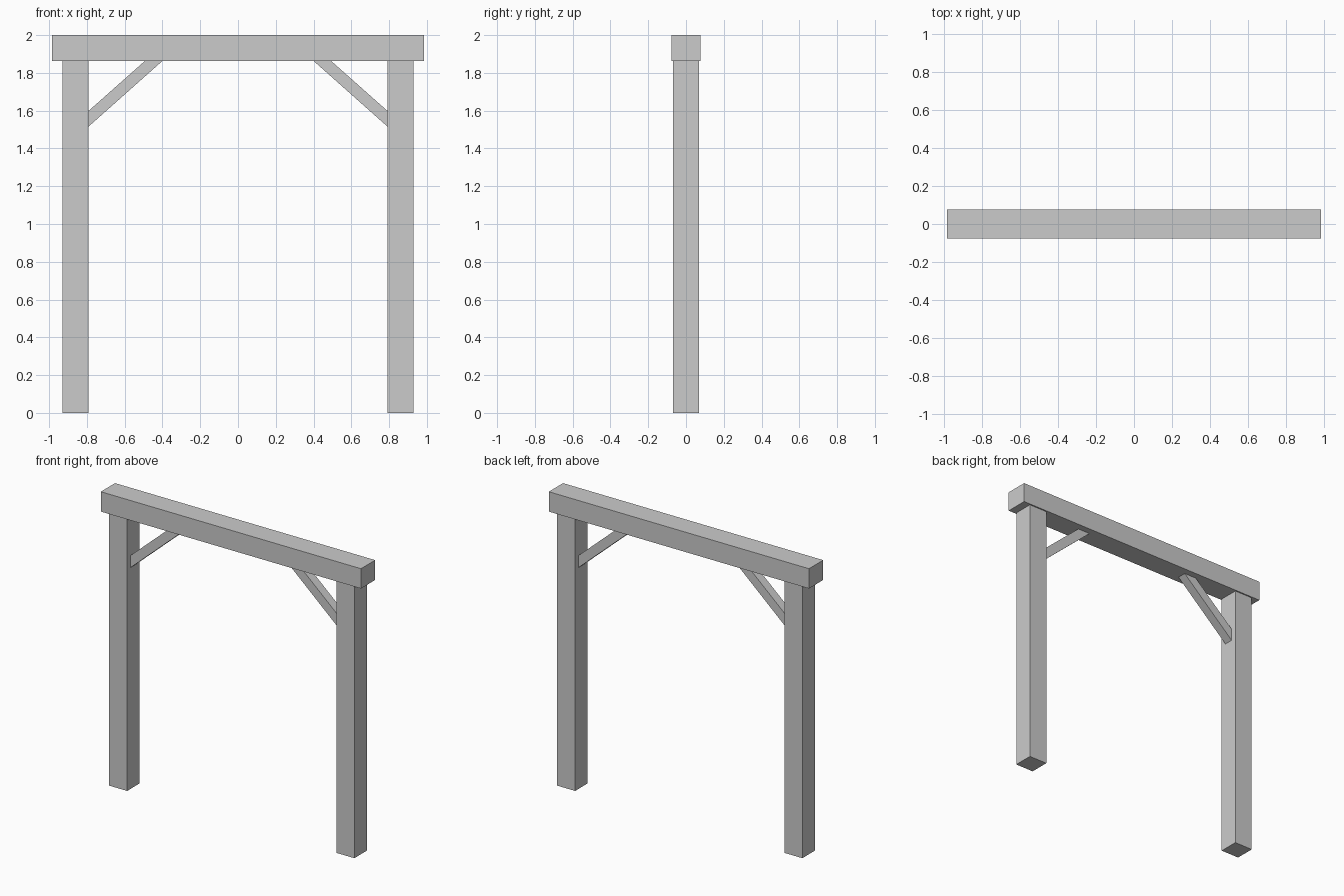
import bpy, bmesh

if "Cube" in bpy.data.objects:
    bpy.data.objects.remove(bpy.data.objects["Cube"])

BEAM_BOTTOM = 1.864
POST_IN, POST_OUT = 0.792, 0.929


def prism(name, profile, half_depth):
    """Extrude an x-z profile symmetrically along y."""
    bm = bmesh.new()
    face = bm.faces.new([bm.verts.new((x, -half_depth, z)) for x, z in profile])
    ext = bmesh.ops.extrude_face_region(bm, geom=[face])
    verts = [v for v in ext["geom"] if isinstance(v, bmesh.types.BMVert)]
    bmesh.ops.translate(bm, verts=verts, vec=(0, 2 * half_depth, 0))
    bmesh.ops.recalc_face_normals(bm, faces=bm.faces)
    mesh = bpy.data.meshes.new(name)
    bm.to_mesh(mesh)
    bm.free()
    obj = bpy.data.objects.new(name, mesh)
    bpy.context.collection.objects.link(obj)
    return obj


def rect(x0, x1, z0, z1):
    return [(x0, z0), (x1, z0), (x1, z1), (x0, z1)]


# Top beam
prism("top_beam", rect(-0.985, 0.985, BEAM_BOTTOM, 2.0), 0.077)

for side, s in (("left", -1), ("right", 1)):
    # Upright post
    prism(side + "_post", rect(s * POST_IN, s * POST_OUT, 0, BEAM_BOTTOM), 0.068)
    # Diagonal brace, mitred against post and beam
    brace = [(POST_IN, 1.515), (POST_IN, 1.598), (0.492, BEAM_BOTTOM), (0.399, BEAM_BOTTOM)]
    prism(side + "_brace", [(s * x, z) for x, z in brace], 0.031)
